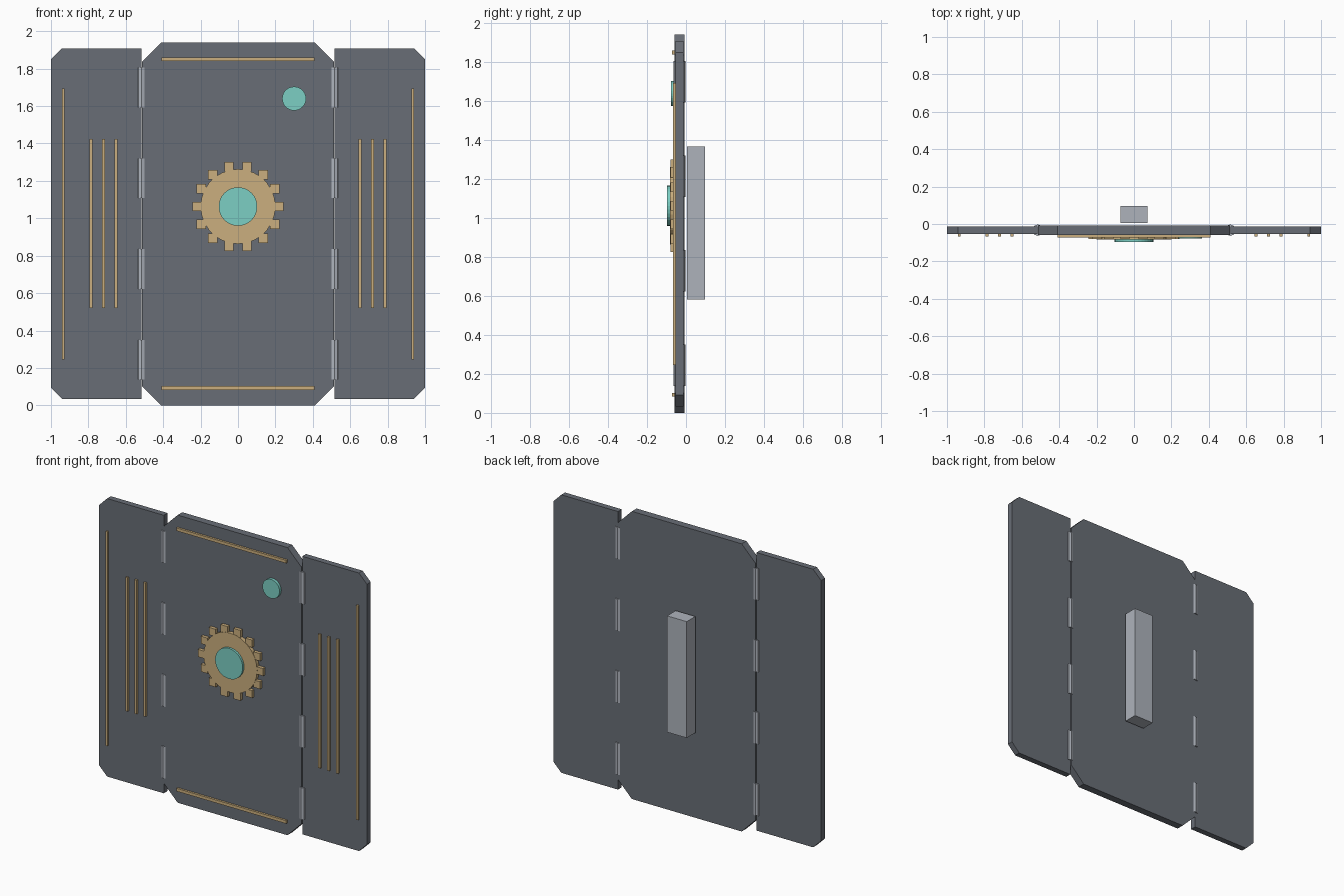
import bpy, bmesh, math
from mathutils import Matrix

if "Cube" in bpy.data.objects:
    bpy.data.objects.remove(bpy.data.objects["Cube"])


def material(name, rgb):
    m = bpy.data.materials.new(name)
    m.diffuse_color = (*rgb, 1)
    m.use_nodes = True
    m.node_tree.nodes["Principled BSDF"].inputs["Base Color"].default_value = m.diffuse_color
    return m


STEEL = material("dark_steel", (0.14, 0.155, 0.18))
BRASS = material("brass", (0.60, 0.43, 0.21))
GLASS = material("teal_glass", (0.20, 0.62, 0.55))
METAL = material("light_metal", (0.42, 0.45, 0.50))


def finish(name, bm, mat):
    bmesh.ops.recalc_face_normals(bm, faces=bm.faces)
    me = bpy.data.meshes.new(name)
    bm.to_mesh(me)
    bm.free()
    ob = bpy.data.objects.new(name, me)
    bpy.context.collection.objects.link(ob)
    me.materials.append(mat)
    return ob


def add_box(bm, x0, x1, y0, y1, z0, z1):
    m = Matrix.Translation(((x0 + x1) / 2, (y0 + y1) / 2, (z0 + z1) / 2))
    bmesh.ops.create_cube(bm, size=1, matrix=m @ Matrix.Diagonal((x1 - x0, y1 - y0, z1 - z0, 1)))


def box(name, mat, *dims):
    bm = bmesh.new()
    add_box(bm, *dims)
    return finish(name, bm, mat)


def plate(name, outline, y0, y1, mat):
    """Extrude an x-z outline from y0 to y1."""
    bm = bmesh.new()
    face = bm.faces.new([bm.verts.new((x, y0, z)) for x, z in outline])
    ext = bmesh.ops.extrude_face_region(bm, geom=[face])["geom"]
    for v in ext:
        if isinstance(v, bmesh.types.BMVert):
            v.co.y = y1
    return finish(name, bm, mat)


def cylinder(name, mat, loc, r, depth, sides, rot=None):
    bm = bmesh.new()
    m = Matrix.Translation(loc) @ (rot or Matrix.Identity(4))
    bmesh.ops.create_cone(bm, cap_ends=True, segments=sides, radius1=r, radius2=r, depth=depth, matrix=m)
    return finish(name, bm, mat)


def disc(name, mat, x, z, r, y0, y1, sides):
    return cylinder(name, mat, (x, (y0 + y1) / 2, z), r, y1 - y0, sides,
                    Matrix.Rotation(math.pi / 2, 4, 'X'))


# Centre door panel with chamfered corners
plate("centre_panel", [(-0.41, 0), (0.41, 0), (0.513, 0.103), (0.513, 1.838), (0.41, 1.941),
                       (-0.41, 1.941), (-0.513, 1.838), (-0.513, 0.103)], -0.058, -0.008, STEEL)

# Top and bottom brass trim
for name, z in (("bottom_trim", 0.093), ("top_trim", 1.85)):
    box(name, BRASS, -0.41, 0.41, -0.072, -0.055, z - 0.01, z + 0.01)

# Side wings, their trim and the hinges between panels
for side, s in (("left", -1), ("right", 1)):
    plate(side + "_wing", [(s * x, z) for x, z in ((0.517, 0.033), (0.94, 0.033), (1, 0.093),
          (1, 1.849), (0.94, 1.909), (0.517, 1.909))], -0.053, -0.013, STEEL)
    cx = s * 0.935
    box(side + "_edge_trim", BRASS, cx - 0.007, cx + 0.007, -0.066, -0.05, 0.246, 1.693)
    for i in range(3):
        cx = s * (0.652 + 0.067 * i)
        box(f"{side}_rib_{i + 1}", BRASS, cx - 0.008, cx + 0.008, -0.066, -0.05, 0.52, 1.423)
    for i in range(4):
        cylinder(f"{side}_hinge_{i + 1}", METAL, (s * 0.515, -0.033, 0.244 + 0.485 * i), 0.03, 0.213, 10)

# Gear emblem: disc with square upright teeth
GZ = 1.063
disc("gear_disc", BRASS, 0, GZ, 0.20, -0.082, -0.055, 28)
bm = bmesh.new()
for i in range(14):
    a = 2 * math.pi * i / 14
    x, z = 0.218 * math.cos(a), GZ + 0.218 * math.sin(a)
    add_box(bm, x - 0.025, x + 0.025, -0.08, -0.055, z - 0.025, z + 0.025)
finish("gear_teeth", bm, BRASS)

# Teal hub and indicator light
disc("gear_hub", GLASS, 0, GZ, 0.103, -0.097, -0.06, 32)
disc("indicator_light", GLASS, 0.30, 1.64, 0.064, -0.077, -0.055, 32)

# Bar behind the door
box("rear_bar", METAL, -0.073, 0.073, 0.005, 0.097, 0.581, 1.366)
